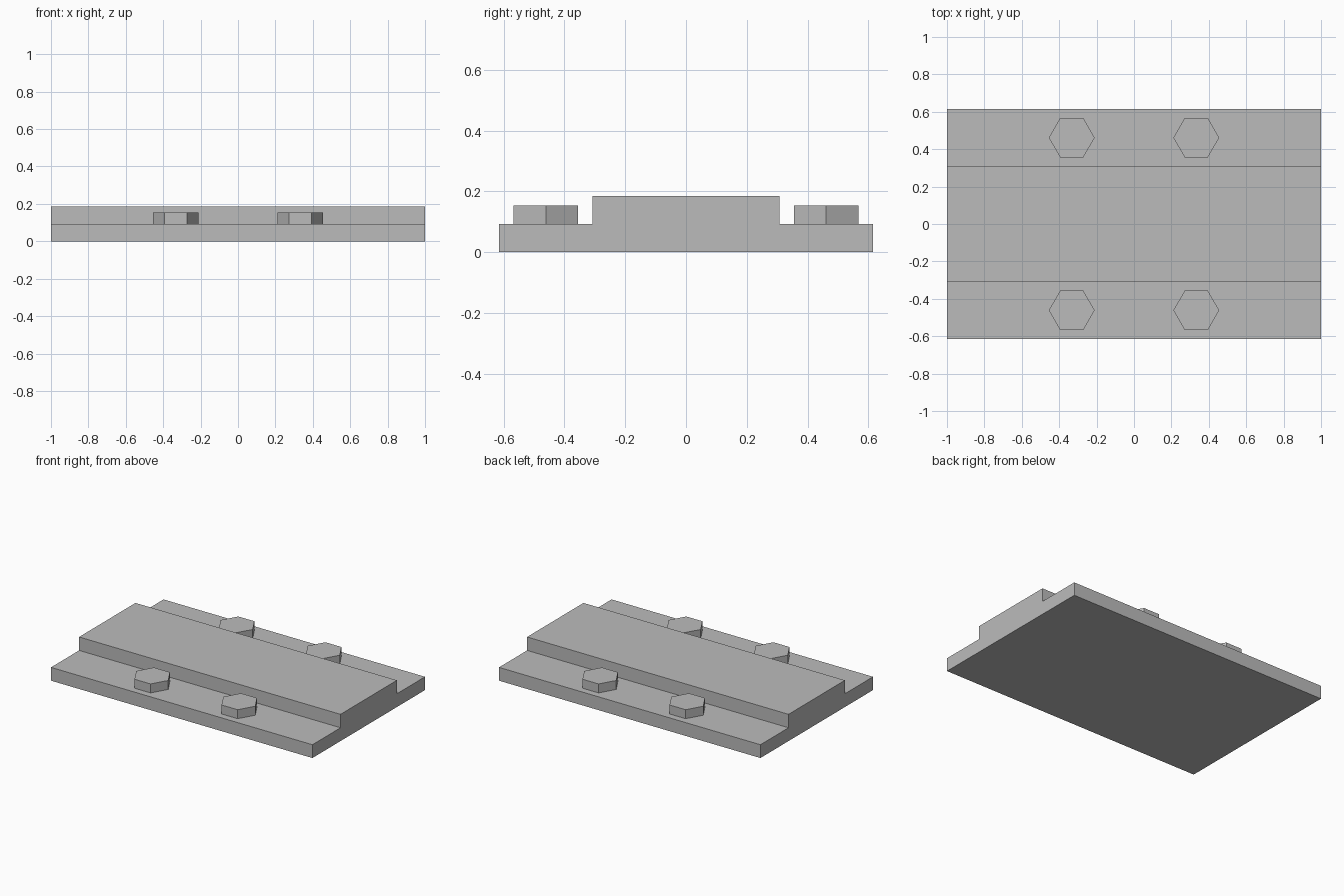
import bpy
import bmesh
import math

cube = bpy.data.objects.get("Cube")
if cube:
    bpy.data.objects.remove(cube, do_unlink=True)

# Single plain grey finish
GREY = (0.5, 0.5, 0.5, 1.0)
steel = bpy.data.materials.new("grey_metal")
steel.use_nodes = True
steel.diffuse_color = GREY
steel.node_tree.nodes["Principled BSDF"].inputs["Base Color"].default_value = GREY

LENGTH = 2.0
HALF_WIDTH, HALF_RIB = 0.615, 0.308
FLANGE_TOP, RIB_TOP, BOLT_TOP = 0.092, 0.185, 0.154
BOLT_X, BOLT_Y, BOLT_RADIUS = 0.333, 0.4615, 0.1225


def add_object(name, bm):
    bmesh.ops.recalc_face_normals(bm, faces=bm.faces)
    mesh = bpy.data.meshes.new(name)
    bm.to_mesh(mesh)
    bm.free()
    mesh.materials.append(steel)
    obj = bpy.data.objects.new(name, mesh)
    bpy.context.collection.objects.link(obj)
    return obj


# Stepped plate: mirrored cross-section extruded along its length
half = [(HALF_WIDTH, 0), (HALF_WIDTH, FLANGE_TOP),
        (HALF_RIB, FLANGE_TOP), (HALF_RIB, RIB_TOP)]
profile = half + [(-y, z) for y, z in reversed(half)]
bm = bmesh.new()
section = bm.faces.new([bm.verts.new((-LENGTH / 2, y, z)) for y, z in profile])
extruded = bmesh.ops.extrude_face_region(bm, geom=[section], use_keep_orig=True)
end_verts = [v for v in extruded["geom"] if isinstance(v, bmesh.types.BMVert)]
bmesh.ops.translate(bm, verts=end_verts, vec=(LENGTH, 0, 0))
add_object("stepped_plate", bm)


# Hexagonal bolt heads, two on each flange, with corners pointing along x
def bolt_head(name, x, y):
    bm = bmesh.new()
    ring = [bm.verts.new((BOLT_RADIUS * math.cos(i * math.pi / 3),
                          BOLT_RADIUS * math.sin(i * math.pi / 3), 0))
            for i in range(6)]
    base = bm.faces.new(ring)
    top = bmesh.ops.extrude_face_region(bm, geom=[base], use_keep_orig=True)
    top_verts = [v for v in top["geom"] if isinstance(v, bmesh.types.BMVert)]
    bmesh.ops.translate(bm, verts=top_verts, vec=(0, 0, BOLT_TOP - FLANGE_TOP))
    add_object(name, bm).location = (x, y, FLANGE_TOP)


for side_y, depth in ((-1, "front"), (1, "back")):
    for side_x, side in ((-1, "right"), (1, "left")):
        bolt_head(f"bolt_head_{depth}_{side}", side_x * BOLT_X, side_y * BOLT_Y)
